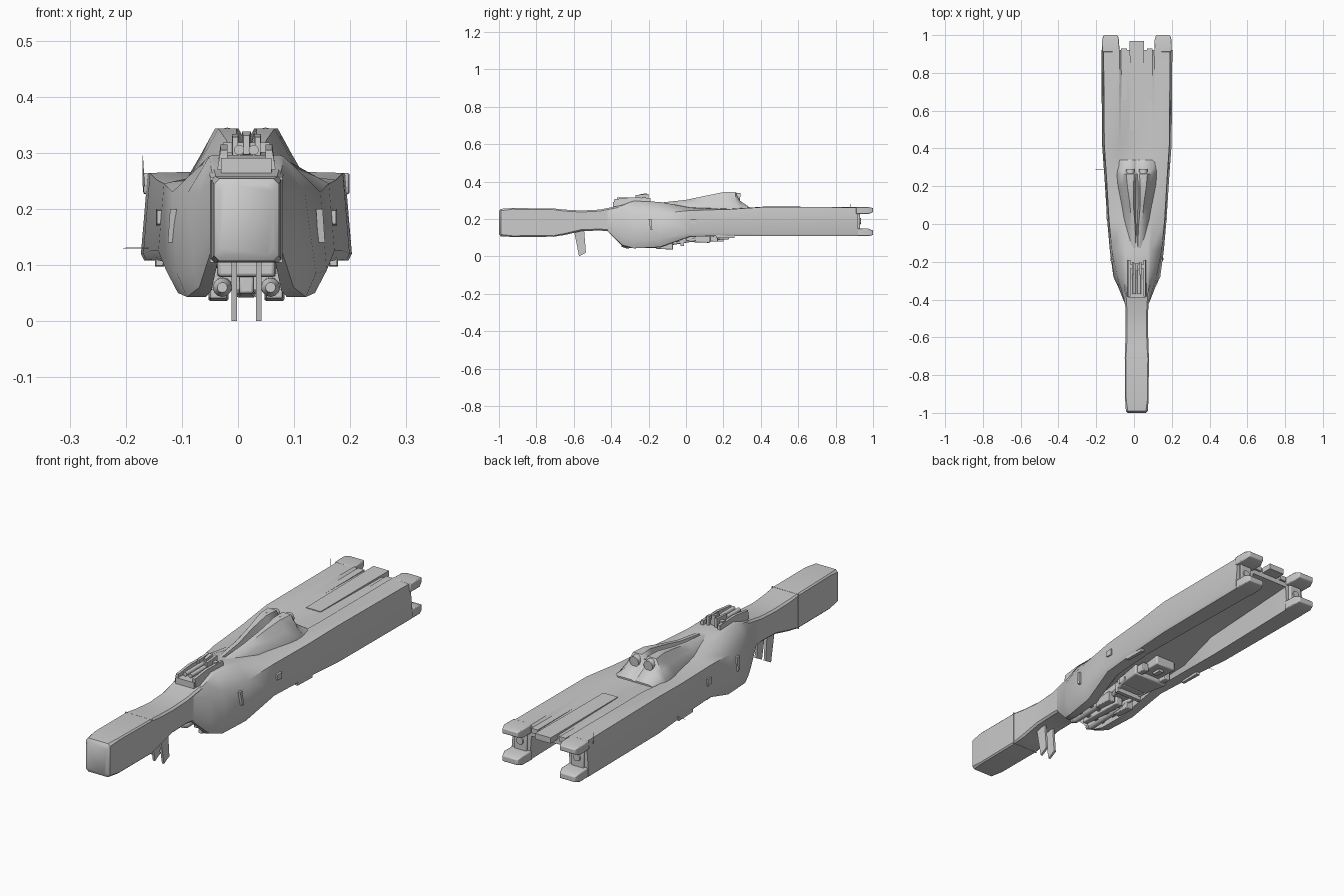
import bpy, bmesh, math
from mathutils import Vector

CX = 0.015  # hull centreline (a side antenna shifts the overall bounds)


def finish(name, bm, angle=30, bevel=0.0):
    bmesh.ops.recalc_face_normals(bm, faces=bm.faces)
    me = bpy.data.meshes.new(name)
    bm.to_mesh(me)
    bm.free()
    ob = bpy.data.objects.new(name, me)
    bpy.context.collection.objects.link(ob)
    if bevel:
        m = ob.modifiers.new("Bevel", 'BEVEL')
        m.width, m.segments, m.limit_method = bevel, 2, 'ANGLE'
    bpy.ops.object.select_all(action='DESELECT')
    ob.select_set(True)
    bpy.context.view_layer.objects.active = ob
    bpy.ops.object.shade_smooth_by_angle(angle=math.radians(angle))
    return ob


def loft(name, rings, angle=30, bevel=0.0):
    """Skin a list of equal-length closed rings and cap both ends."""
    bm = bmesh.new()
    vs = [[bm.verts.new(p) for p in r] for r in rings]
    n = len(vs[0])
    for a, b in zip(vs, vs[1:]):
        for i in range(n):
            bm.faces.new((a[i], a[(i + 1) % n], b[(i + 1) % n], b[i]))
    bm.faces.new(vs[0])
    bm.faces.new(vs[-1])
    return finish(name, bm, angle, bevel)


def mirror_ring(y, half):
    return ([(CX + x, y, z) for x, z in half] +
            [(CX - x, y, z) for x, z in reversed(half)])


def box(name, x, y, z, taper=1.0, bevel=0.0):
    """Box from min/max pairs, x relative to the centreline; taper shrinks the -y end."""
    rings = []
    cx, cz = sum(x) / 2, sum(z) / 2
    for yy, t in ((y[0], taper), (y[1], 1.0)):
        rings.append([(CX + cx + (a - cx) * t, yy, cz + (b - cz) * t)
                      for a, b in ((x[0], z[0]), (x[1], z[0]), (x[1], z[1]), (x[0], z[1]))])
    return loft(name, rings, bevel=bevel)


def rod(name, a, b, r, r2=None, sides=12):
    a, b = Vector(a), Vector(b)
    a.x += CX
    b.x += CX
    bm = bmesh.new()
    bmesh.ops.create_cone(bm, cap_ends=True, segments=sides, radius1=r,
                          radius2=r if r2 is None else r2, depth=(b - a).length)
    rot = (b - a).to_track_quat('Z', 'Y').to_matrix()
    bmesh.ops.rotate(bm, verts=bm.verts, matrix=rot)
    bmesh.ops.translate(bm, verts=bm.verts, vec=(a + b) / 2)
    return finish(name, bm, 40)


# Main hull: half section = deck edge, shoulder in/out, side low, bottom out/in, belly ceiling
hull = [
    (-.42, .050, .255, .058, .253, .064, .24, .064, .15, .060, .135, .045, .135, .040, .135),
    (-.34, .055, .275, .063, .272, .085, .225, .096, .10, .084, .060, .062, .055, .055, .130),
    (-.28, .058, .296, .066, .294, .104, .23, .124, .085, .106, .043, .072, .043, .060, .095),
    (-.14, .058, .291, .075, .285, .132, .23, .143, .09, .122, .050, .078, .047, .065, .095),
    (.02, .050, .262, .080, .260, .147, .245, .157, .125, .148, .106, .100, .104, .090, .115),
    (.24, .070, .252, .100, .254, .160, .252, .171, .125, .164, .110, .108, .110, .095, .130),
    (.42, .085, .258, .095, .266, .172, .264, .184, .120, .178, .108, .108, .108, .095, .190),
    (.92, .080, .252, .092, .264, .176, .262, .188, .120, .182, .108, .098, .108, .090, .215),
]
loft("main_hull", [mirror_ring(s[0], list(zip(s[1::2], s[2::2]))) for s in hull], 35)

# Long neck and nose block: y, half width, bottom z, top z, corner chamfer
neck = [(-1.0, .048, .118, .244, .012), (-.99, .058, .107, .254, .010),
        (-.93, .062, .104, .258, .006), (-.71, .064, .105, .256, .006),
        (-.65, .062, .114, .250, .008), (-.56, .059, .135, .245, .008),
        (-.46, .060, .138, .250, .008), (-.36, .066, .130, .270, .008)]
loft("neck", [mirror_ring(y, [(w - c, t), (w, t - c), (w, b + c), (w - c, b)])
              for y, w, b, t, c in neck], 40)
box("neck_seam_band", (-.0645, .0645), (-.711, -.707), (.1045, .2565))

# Dorsal fairing with a central groove: y, groove z, groove half width, top half width, top z, base half width
fairing = [(-.14, .284, .004, .020, .287, .055), (.0, .270, .010, .028, .302, .068),
           (.10, .270, .018, .036, .323, .082), (.20, .300, .018, .050, .343, .100),
           (.265, .325, .014, .056, .343, .106), (.285, .285, .012, .052, .300, .106),
           (.34, .258, .010, .050, .262, .100)]
loft("dorsal_fairing", [mirror_ring(y, [(g * .3, gz), (g, t), (w, t),
                                        (w + (b - w) * .5, .45 * t + .143), (b, .254), (b, .24)])
                        for y, gz, g, w, t, b in fairing], 50)
for s in (-1, 1):
    rod("fairing_exhaust", (s * .034, .22, .320), (s * .034, .29, .316), .025, .022)

# Gun cradle on top of the shoulders
box("cradle_base", (-.05, .05), (-.39, -.18), (.26, .292), .9)
for s in (-1, 1):
    loft("cradle_rail", [[(CX + s * x, y, z) for x, z in ((.034, .27), (.034, t), (.046, t), (.052, .27))]
                         for y, t in ((-.385, .305), (-.30, .315), (-.19, .312))])
    rod("cradle_barrel", (s * .013, -.37, .305), (s * .013, -.21, .305), .009)
    box("cradle_block", (s * .020 - .006, s * .020 + .006), (-.27, -.20), (.28, .333), .8)
box("cradle_crossbar", (-.042, .042), (-.235, -.215), (.30, .318))
box("cradle_sight", (-.008, .008), (-.25, -.21), (.29, .338), .7)

# Paired sloping landing fins under the neck
for x in (-.022, .022):
    fin = [(-.60, .145), (-.545, .145), (-.535, .020), (-.572, .0)]
    loft("neck_fin", [[(CX + x + d, y, z) for y, z in fin] for d in (-.005, .005)])

# Belly machinery between the cheeks
box("belly_core", (-.06, .06), (-.33, .02), (.075, .13), .85, .006)
box("belly_keel", (-.018, .018), (-.31, -.08), (.042, .09), .7, .004)
box("belly_rear_plate", (-.085, .085), (-.02, .13), (.072, .12), .75, .006)
box("belly_rear_step", (-.05, .05), (.11, .23), (.09, .14), .9, .005)
box("belly_rear_hook", (-.012, .012), (.16, .20), (.08, .1))
for s in (-1, 1):
    rod("belly_tank", (s * .043, -.32, .06), (s * .043, -.10, .065), .017)
    rod("belly_tank_tip", (s * .043, -.345, .06), (s * .043, -.32, .06), .009, .017)
    rod("belly_pipe", (s * .03, -.12, .062), (s * .07, .05, .09), .009)
    box("belly_foot", (s * .05 - .018, s * .05 + .018), (-.16, -.07), (.036, .08), .8, .003)
    box("belly_rear_pod", (s * .06 - .015, s * .06 + .015), (.0, .17), (.078, .115), .8, .004)
for y in (-.27, -.2, -.03):
    box("belly_rib", (-.064, .064), (y, y + .018), (.055, .1))

# Tail forks, fork cores, deck panels and cheek details on both sides
for s in (-1, 1):
    for side, za, zb, ea, eb in (("upper", .226, .264, .236, .258), ("lower", .108, .148, .114, .138)):
        rings = [[(CX + s * x, y, z) for x, z in ((i, a), (o, a), (o, b), (i, b))]
                 for y, i, o, a, b in ((.91, .092, .183, za, zb), (.975, .094, .184, za, zb),
                                       (1.0, .102, .176, ea, eb))]
        loft("tail_fork_" + side, rings, bevel=.004)
    box("tail_fork_core", (s * .138 - .03, s * .138 + .03), (.88, .93), (.14, .235), bevel=.004)
    rod("tail_nozzle", (s * .138, .91, .188), (s * .138, .935, .188), .022, .016)
    box("deck_panel", (s * .068 - .015, s * .068 + .015), (.58, .93), (.235, .256), .9)
    loft("cheek_slot", [[(CX + s * (x + d), y, z) for y, z, x in
                         ((-.20, .20, .136), (-.185, .20, .136), (-.18, .14, .140), (-.19, .14, .140))]
                        for d in (-.012, 0)])
    box("side_latch", (s * .153 - .008, s * .153 + .008), (.025, .055), (.17, .20), .8)
    box("lower_side_rail", (s * .155 - .008, s * .155 + .008), (.16, .26), (.097, .115), .8)

# Central deck strip running past the rear edge
box("deck_strip", (-.038, .038), (.50, .97), (.236, .261), .92)

# Thin antennas on the left pod
rod("vertical_antenna", (-.183, .88, .24), (-.185, .88, .295), .002, .0006, 6)
rod("side_antenna", (-.16, .29, .13), (-.22, .29, .13), .0015, .0006, 6)
